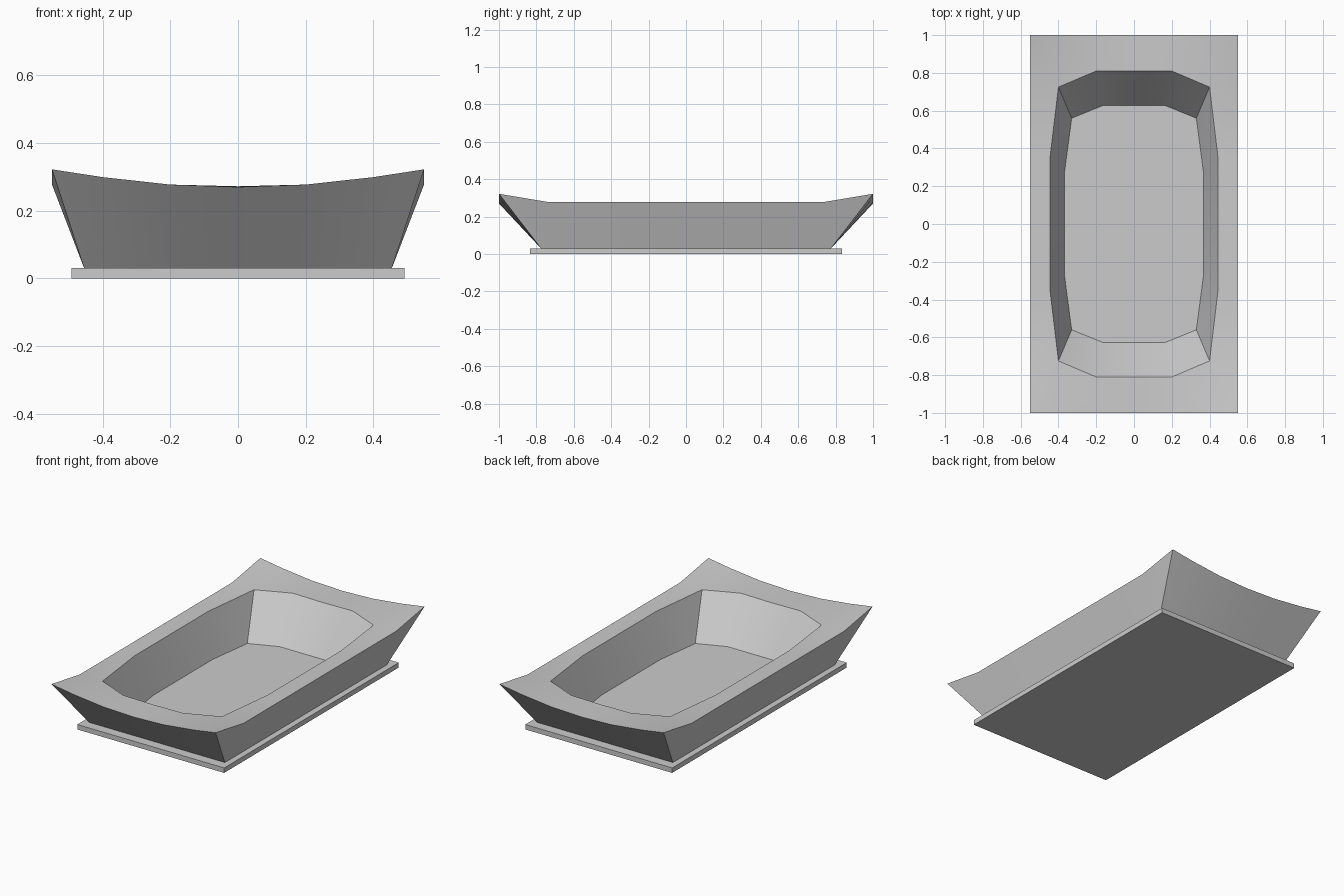
import bpy, bmesh, math

if "Cube" in bpy.data.objects:
    bpy.data.objects.remove(bpy.data.objects["Cube"])

FLOOR = 0.03


def ring(quarter):
    """Mirror a quarter outline (x >= 0, y >= 0, clockwise) into a closed loop."""
    q = list(quarter)
    r = q[::-1]
    return (q + [(x, -y, z) for x, y, z in r]
            + [(-x, -y, z) for x, y, z in q] + [(-x, y, z) for x, y, z in r])


# Base plate
bpy.ops.mesh.primitive_cube_add(size=1, location=(0, 0, FLOOR / 2))
plate = bpy.context.object
plate.name = "base_plate"
plate.scale = (0.984, 1.67, FLOOR)
bpy.ops.object.transform_apply(location=True, rotation=False, scale=True)

# Basin quarter outlines: outer foot, upturned rim, opening, basin floor
foot = [(0, .775, FLOOR), (.165, .775, FLOOR), (.33, .775, FLOOR),
        (.455, .775, FLOOR), (.455, .57, FLOOR), (.455, .27, FLOOR)]
rim = [(0, 1, .27), (.2, 1, .277), (.4, 1, .299),
       (.55, 1, .322), (.55, .73, .277), (.55, .35, .277)]
opening = [(0, .81, .272)] + [(x, y, .275) for x, y in
           [(.2, .81), (.4, .725), (.4, .725), (.4, .725), (.445, .35)]]
bottom = [(x, y, FLOOR) for x, y in
          [(0, .628), (.163, .628), (.33, .56), (.33, .56), (.33, .56), (.367, .28)]]

# Basin: skin the loops from the outside foot over the rim to the inside floor
bm = bmesh.new()
loops = [[bm.verts.new(p) for p in ring(q)] for q in (foot, rim, opening, bottom)]
for a, b in zip(loops, loops[1:]):
    n = len(a)
    for i in range(n):
        j = (i + 1) % n
        bm.faces.new((a[i], b[i], b[j], a[j]))
bm.faces.new(loops[-1])
bmesh.ops.remove_doubles(bm, verts=bm.verts[:], dist=1e-4)
bmesh.ops.recalc_face_normals(bm, faces=bm.faces[:])
# Make sure the basin floor faces up
floor = max((f for f in bm.faces if len(f.verts) > 4), key=lambda f: f.calc_area())
if floor.normal.z < 0:
    bmesh.ops.reverse_faces(bm, faces=bm.faces[:])
# Lift the basin floor a hair so it does not overlap the plate top
for v in floor.verts:
    v.co.z += 0.001
mesh = bpy.data.meshes.new("basin")
bm.to_mesh(mesh)
bm.free()
basin = bpy.data.objects.new("basin", mesh)
bpy.context.collection.objects.link(basin)

# Smooth curved walls, crisp corners
bpy.ops.object.select_all(action='DESELECT')
basin.select_set(True)
bpy.context.view_layer.objects.active = basin
bpy.ops.object.shade_smooth_by_angle(angle=math.radians(30))
